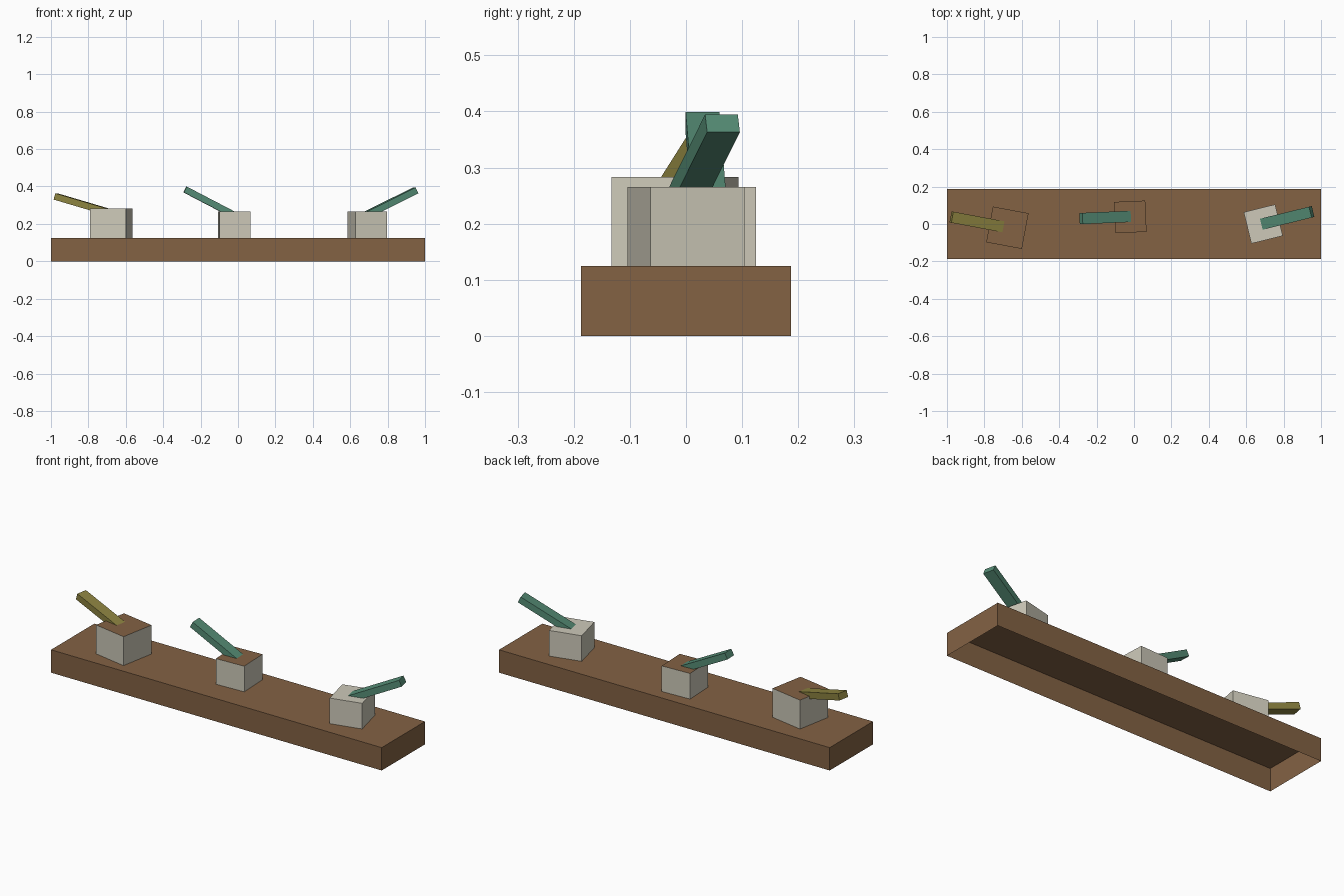
import bpy, bmesh
from math import radians
from mathutils import Matrix, Vector

cube = bpy.data.objects.get("Cube")
if cube:
    bpy.data.objects.remove(cube)


def srgb(r, g, b):
    lin = [(c / 255 / 12.92) if c < 11 else ((c / 255 + 0.055) / 1.055) ** 2.4 for c in (r, g, b)]
    return (*lin, 1.0)


def material(name, *rgb):
    mat = bpy.data.materials.new(name)
    mat.use_nodes = True
    mat.diffuse_color = srgb(*rgb)
    mat.node_tree.nodes["Principled BSDF"].inputs["Base Color"].default_value = srgb(*rgb)
    return mat


BROWN = material("wood brown", 131, 98, 68)
STONE = material("pale stone", 205, 201, 185)
GREEN = material("lever green", 85, 140, 117)
OLIVE = material("lever olive", 140, 131, 64)


def box(name, size, matrix, mats, open_bottom=False):
    """Flat box; a second material colours its top face."""
    bm = bmesh.new()
    bmesh.ops.create_cube(bm, size=1, matrix=Matrix.Diagonal((*size, 1)))
    bm.normal_update()
    if open_bottom:
        bottom = [f for f in bm.faces if f.normal.z < -0.9]
        bmesh.ops.delete(bm, geom=bottom, context="FACES")
    for f in bm.faces:
        f.material_index = len(mats) - 1 if f.normal.z > 0.9 else 0
    mesh = bpy.data.meshes.new(name)
    bm.to_mesh(mesh)
    bm.free()
    for m in mats:
        mesh.materials.append(m)
    obj = bpy.data.objects.new(name, mesh)
    obj.matrix_world = matrix
    bpy.context.collection.objects.link(obj)
    return obj


BASE_TOP = 0.125


def block(name, x, y, side, top, yaw, mats):
    height = top - BASE_TOP
    place = Matrix.Translation((x, y, BASE_TOP + height / 2)) @ Matrix.Rotation(radians(yaw), 4, "Z")
    box(name, (side, side, height), place, mats, open_bottom=True)


def lever(name, tip, yaw, pitch, length, mat):
    """Bar whose outer end is centred on tip, sinking back into its block."""
    turn = Matrix.Rotation(radians(yaw), 4, "Z") @ Matrix.Rotation(radians(-pitch), 4, "Y")
    centre = Vector(tip) - turn @ Vector((length / 2, 0, 0))
    box(name, (length, 0.06, 0.035), Matrix.Translation(centre) @ turn, [mat])


# Hollow plinth, open underneath
box("base", (2, 0.374, BASE_TOP), Matrix.Translation((0, 0, BASE_TOP / 2)), [BROWN], open_bottom=True)

# Lever blocks
block("right_block", -0.677, -0.02, 0.194, 0.283, -10.6, [STONE, BROWN])
block("middle_block", -0.02, 0.038, 0.167, 0.265, 2.5, [STONE, BROWN])
block("left_block", 0.691, 0, 0.173, 0.265, 13.8, [STONE])

# Levers
lever("right_lever", (-0.976, 0.037, 0.347), 169.4, 16.2, 0.37, OLIVE)
lever("middle_lever", (-0.283, 0.029, 0.384), 182.5, 27.5, 0.36, GREEN)
lever("left_lever", (0.950, 0.065, 0.379), 13.8, 25.7, 0.36, GREEN)
